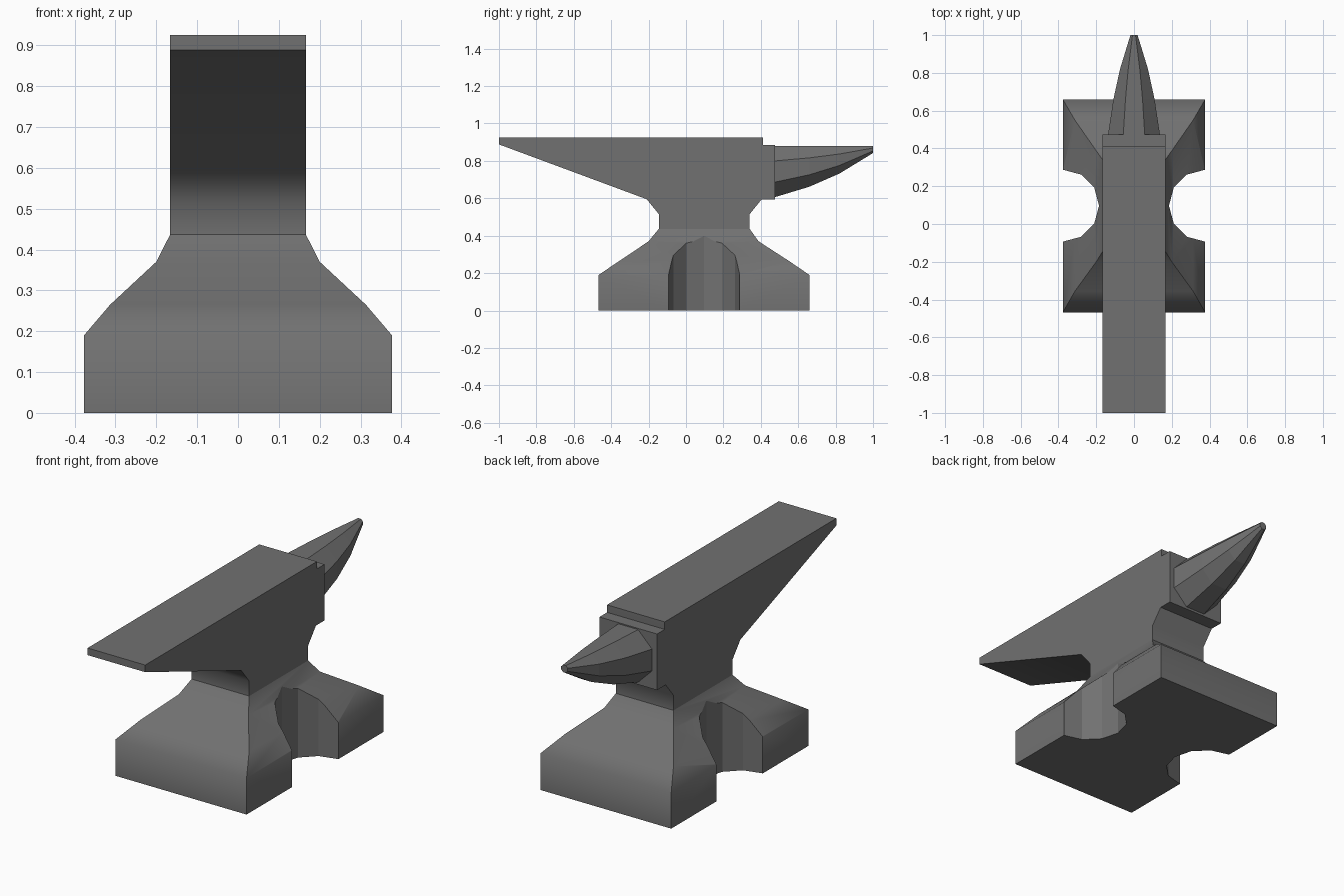
import bpy, bmesh, math

if "Cube" in bpy.data.objects:
    bpy.data.objects.remove(bpy.data.objects["Cube"])

# Dark iron
iron = bpy.data.materials.new("dark_iron")
iron.diffuse_color = (0.165, 0.165, 0.165, 1)
iron.use_nodes = True
iron.node_tree.nodes["Principled BSDF"].inputs["Base Color"].default_value = iron.diffuse_color


def loft(name, rings):
    """Skin a list of equal-length vertex rings and cap both ends."""
    bm = bmesh.new()
    loops = [[bm.verts.new(p) for p in ring] for ring in rings]
    n = len(loops[0])
    for a, b in zip(loops, loops[1:]):
        for i in range(n):
            j = (i + 1) % n
            bm.faces.new((a[i], a[j], b[j], b[i]))
    bm.faces.new(loops[0])
    bm.faces.new(loops[-1])
    bmesh.ops.recalc_face_normals(bm, faces=bm.faces)
    mesh = bpy.data.meshes.new(name)
    bm.to_mesh(mesh)
    bm.free()
    mesh.materials.append(iron)
    obj = bpy.data.objects.new(name, mesh)
    bpy.context.collection.objects.link(obj)
    return obj


def rect(z, hx, y0, y1):
    return [(-hx, y0, z), (hx, y0, z), (hx, y1, z), (-hx, y1, z)]


# Body: foot, waist and face as stacked rectangular sections
WAIST_Z = 0.437
body = loft("body", [rect(*s) for s in (
    (0.0, 0.377, -0.468, 0.66),
    (0.19, 0.377, -0.468, 0.66),
    (0.265, 0.313, -0.356, 0.55),
    (0.37, 0.20, -0.20, 0.388),
    (WAIST_Z, 0.166, -0.145, 0.34),
    (0.515, 0.166, -0.145, 0.34),
    (0.595, 0.166, -0.21, 0.405),
    (0.888, 0.166, -1.0, 0.412),
    (0.925, 0.166, -1.0, 0.412),
)])
bpy.context.view_layer.objects.active = body
body.select_set(True)
bpy.ops.object.shade_smooth_by_angle(angle=math.radians(60))
# Crisp corner edges, and a crisp line where the foot meets the waist
for e in body.data.edges:
    za, zb = (body.data.vertices[v].co.z for v in e.vertices)
    if abs(za - zb) > 1e-4 or abs(za - WAIST_Z) < 1e-4:
        e.use_edge_sharp = True

# Twelve-sided notches in both sides of the foot
for side in (-1, 1):
    ring = [(side * 0.375 + 0.19 * math.cos(math.radians(30 * i)),
             0.097 + 0.19 * math.sin(math.radians(30 * i))) for i in range(12)]
    cutter = loft("notch_cutter", [[(x, y, z) for x, y in ring] for z in (-0.1, 0.5)])
    cutter.hide_render = True
    cutter.hide_set(True)
    cutter.display_type = 'WIRE'
    mod = body.modifiers.new("notch", 'BOOLEAN')
    mod.operation = 'DIFFERENCE'
    mod.solver = 'EXACT'
    mod.object = cutter

# Step block between face and horn
loft("step_block", [rect(0.594, 0.166, 0.40, 0.475), rect(0.886, 0.166, 0.40, 0.475)])

# Octagonal horn, flat along the top
TOP = 0.88
horn = []
for y, apothem in ((0.46, 0.138), (0.475, 0.137), (0.66, 0.109), (0.82, 0.074), (1.0, 0.019)):
    r = apothem / math.cos(math.pi / 8)
    horn.append([(r * math.cos(math.pi / 8 + i * math.pi / 4), y,
                  TOP - apothem + r * math.sin(math.pi / 8 + i * math.pi / 4))
                 for i in range(8)])
loft("horn", horn)
